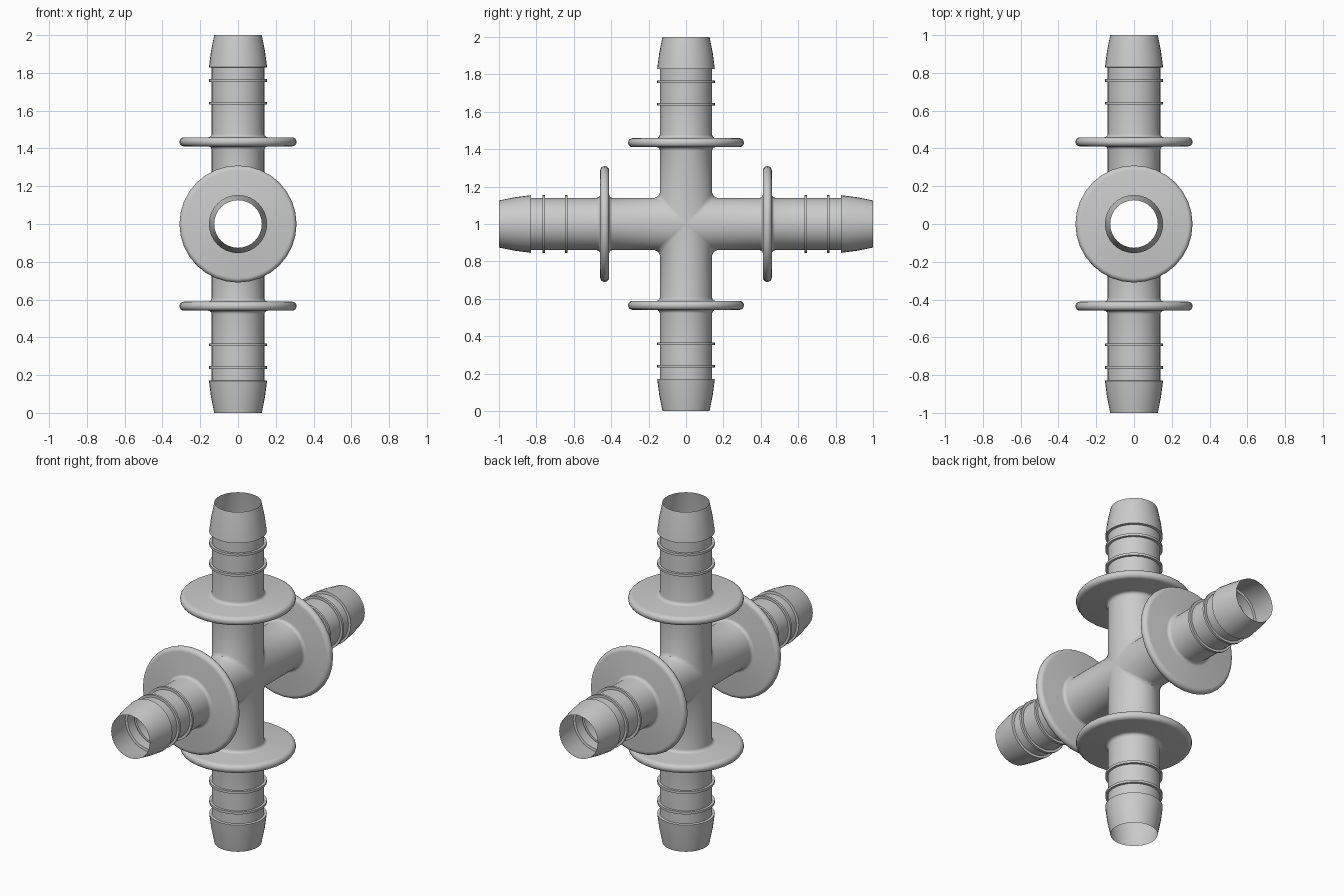
import bpy, bmesh
from math import sin, cos, pi, radians
from mathutils import Matrix

if "Cube" in bpy.data.objects:
    bpy.data.objects.remove(bpy.data.objects["Cube"])

N = 32          # sides of the pipe
R = 0.14        # pipe radius
CENTRE = Matrix.Translation((0, 0, 1))


def arc(r, h, rad, a0, a1, steps):
    """Points on an arc in (radius, height) space."""
    angles = [radians(a0 + (a1 - a0) * i / steps) for i in range(steps + 1)]
    return [(r + rad * cos(a), h + rad * sin(a)) for a in angles]


def rib(h, half=0.007, r=0.154):
    """Thin square ring around the pipe."""
    return [(R, h - half), (r, h - half), (r, h + half), (R, h + half)]


# Profile of one arm, from the crossing outwards
FH, FT, FIL = 0.435, 0.024, 0.018
profile = (
    arc(R + FIL, FH - FT - FIL, FIL, 180, 90, 4)        # fillet below flange
    + arc(0.31 - FT, FH, FT, -90, 90, 8)                # rounded flange rim
    + arc(R + FIL, FH + FT + FIL, FIL, 270, 180, 4)     # fillet above flange
    + rib(0.64) + rib(0.76)                             # two thin ribs
    + [(R, 0.828), (0.154, 0.83), (0.143, 0.915), (0.126, 1.0)]  # barb tip
)


def add_arm(bm, turn):
    """Lathe one open arm whose inner end is mitred at 45 degrees."""
    dirs = [(cos(2 * pi * i / N), sin(2 * pi * i / N)) for i in range(N)]
    rings = [
        [(R * c, R * s * 1.06, abs(R * s) * 1.06) for c, s in dirs],  # mitre
        [(R * c, R * s, abs(R * s) * 1.18) for c, s in dirs],         # small blend
    ]
    rings += [[(r * c, r * s, h) for c, s in dirs] for r, h in profile]
    m = CENTRE @ Matrix.Rotation(turn, 4, 'X')
    rows = []
    for ring in rings:
        row = []
        for p in ring:
            v = bm.verts.new(p)
            v.co = m @ v.co
            row.append(v)
        rows.append(row)
    for a, b in zip(rows, rows[1:]):
        for i in range(N):
            j = (i + 1) % N
            bm.faces.new((a[i], a[j], b[j], b[i]))


# Four arms welded along their mitres
bm = bmesh.new()
for k in range(4):
    add_arm(bm, k * pi / 2)
bmesh.ops.remove_doubles(bm, verts=bm.verts, dist=0.0004)
mesh = bpy.data.meshes.new("cross_pipe_fitting")
bm.to_mesh(mesh)
bm.free()

fitting = bpy.data.objects.new("cross_pipe_fitting", mesh)
bpy.context.collection.objects.link(fitting)
bpy.context.view_layer.objects.active = fitting
fitting.select_set(True)
bpy.ops.object.shade_smooth_by_angle(angle=radians(35))
